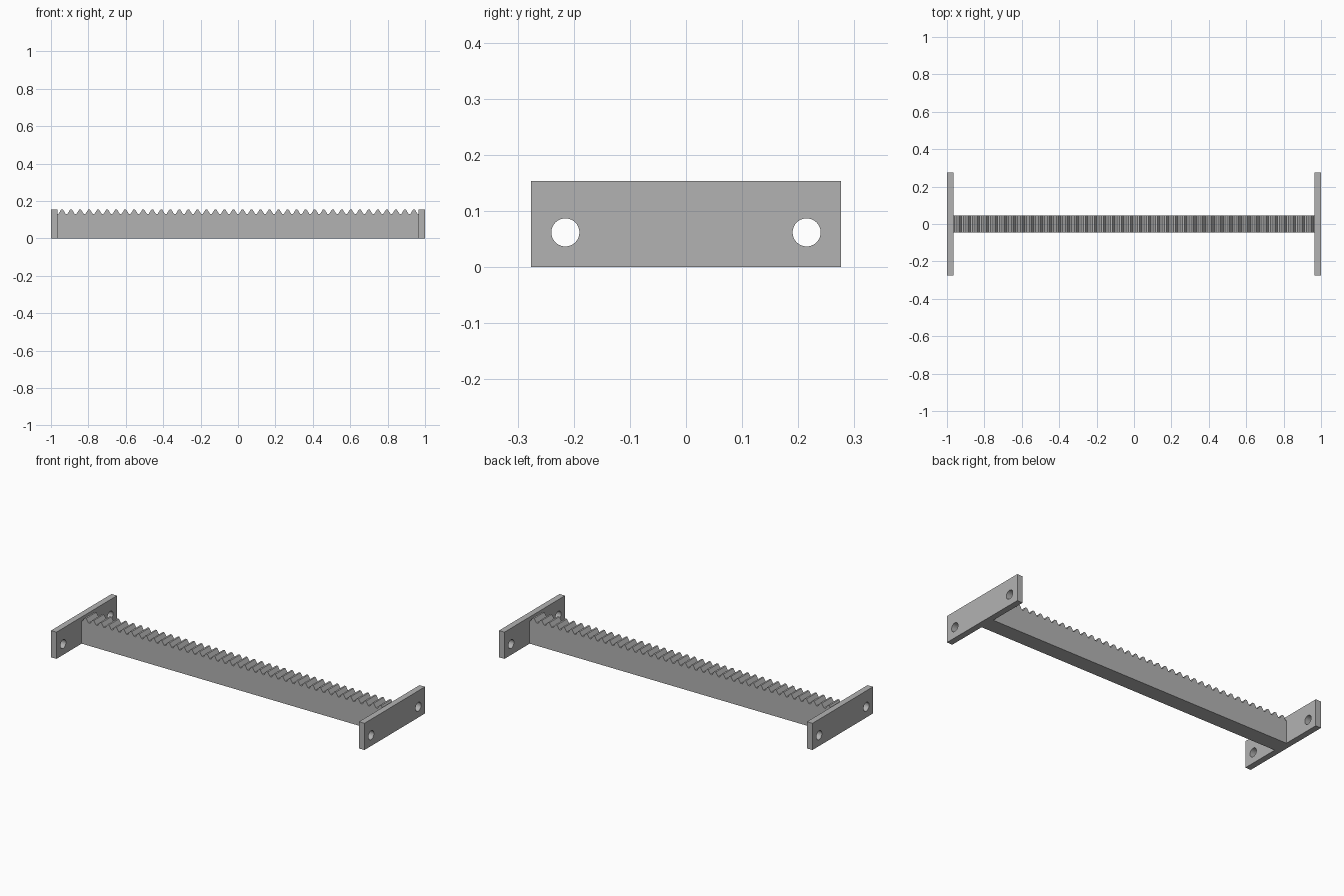
import bpy
import bmesh
import math
from mathutils import Matrix

cube = bpy.data.objects.get("Cube")
if cube:
    bpy.data.objects.remove(cube, do_unlink=True)

grey = bpy.data.materials.new("plain grey")
grey.use_nodes = True
colour = (0.45, 0.45, 0.45, 1)
grey.diffuse_color = colour
grey.node_tree.nodes["Principled BSDF"].inputs["Base Color"].default_value = colour

HALF_LENGTH = 1.0
PLATE_THICK = 0.035
PLATE_HALF_WIDTH = 0.276
HEIGHT = 0.154
HOLE_Y, HOLE_Z, HOLE_RADIUS = 0.215, 0.062, 0.025
BAR_HALF_WIDTH = 0.046
ROOT = 0.131
TEETH = 40


def make_object(name, bm):
    bmesh.ops.recalc_face_normals(bm, faces=bm.faces)
    mesh = bpy.data.meshes.new(name)
    bm.to_mesh(mesh)
    bm.free()
    mesh.materials.append(grey)
    obj = bpy.data.objects.new(name, mesh)
    bpy.context.collection.objects.link(obj)
    return obj


def extrude_profile(name, points, direction):
    bm = bmesh.new()
    face = bm.faces.new([bm.verts.new(p) for p in points])
    result = bmesh.ops.extrude_face_region(bm, geom=[face], use_keep_orig=True)
    moved = [v for v in result["geom"] if isinstance(v, bmesh.types.BMVert)]
    bmesh.ops.translate(bm, verts=moved, vec=direction)
    return make_object(name, bm)


# Toothed bar: one long side profile with flat-tipped sloping teeth
inner = HALF_LENGTH - PLATE_THICK
pitch = 2 * inner / TEETH
outline = [(-inner, 0), (-inner, ROOT)]
for i in range(TEETH):
    start = -inner + i * pitch
    outline += [(start + pitch * u, z) for u, z in
                ((0.1, ROOT), (0.4, HEIGHT), (0.6, HEIGHT), (0.9, ROOT))]
outline += [(inner, ROOT), (inner, 0)]
extrude_profile("toothed_bar", [(x, -BAR_HALF_WIDTH, z) for x, z in outline],
                (0, 2 * BAR_HALF_WIDTH, 0))

# End plates with two bolt holes each
for name, side in (("left_end_plate", 1), ("right_end_plate", -1)):
    x = side * HALF_LENGTH
    w = PLATE_HALF_WIDTH
    plate = extrude_profile(
        name, [(x, -w, 0), (x, w, 0), (x, w, HEIGHT), (x, -w, HEIGHT)],
        (-side * PLATE_THICK, 0, 0))
    bm = bmesh.new()
    for y in (-HOLE_Y, HOLE_Y):
        place = (Matrix.Translation((x, y, HOLE_Z))
                 @ Matrix.Rotation(math.pi / 2, 4, "Y"))
        bmesh.ops.create_cone(bm, cap_ends=True, segments=40, radius1=HOLE_RADIUS,
                              radius2=HOLE_RADIUS, depth=4 * PLATE_THICK, matrix=place)
    cutter = make_object(name + "_hole_cutter", bm)
    cutter.hide_render = True
    cutter.hide_viewport = True
    cut = plate.modifiers.new("bolt holes", "BOOLEAN")
    cut.operation = "DIFFERENCE"
    cut.solver = "EXACT"
    cut.object = cutter
